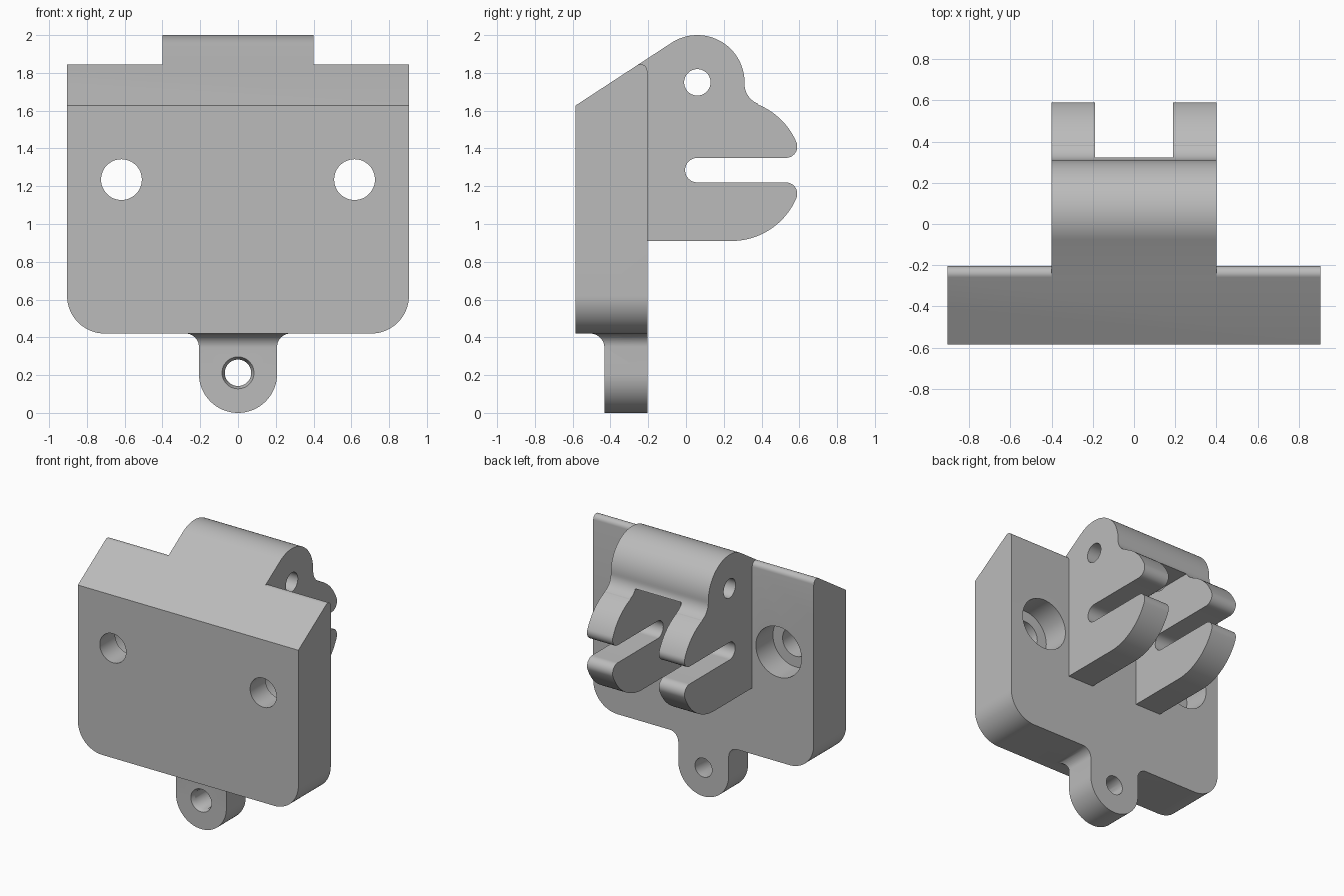
import bpy, bmesh
from math import sin, cos, pi, radians, atan2, hypot, sqrt
from mathutils import Vector

if "Cube" in bpy.data.objects:
    bpy.data.objects.remove(bpy.data.objects["Cube"])

grey = bpy.data.materials.new("light_grey")
grey.use_nodes = True
grey.diffuse_color = (0.5, 0.5, 0.5, 1)
grey.node_tree.nodes["Principled BSDF"].inputs["Base Color"].default_value = (0.5, 0.5, 0.5, 1)


def arc(cx, cy, r, start, end, n=16):
    """Points on an arc, angles in degrees."""
    angles = [radians(start + (end - start) * i / n) for i in range(n + 1)]
    return [(cx + r * cos(a), cy + r * sin(a)) for a in angles]


def extrude(name, outline, axis, low, high):
    """Extrude a closed outline: (y, z) along x, or (x, z) along y."""
    def place(u, v, d):
        return (d, u, v) if axis == "x" else (u, d, v)
    bm = bmesh.new()
    face = bm.faces.new([bm.verts.new(place(u, v, low)) for u, v in outline])
    grown = bmesh.ops.extrude_face_region(bm, geom=[face])
    shift = Vector(place(0, 0, high - low))
    bmesh.ops.translate(bm, vec=shift, verts=[v for v in grown["geom"] if isinstance(v, bmesh.types.BMVert)])
    bmesh.ops.remove_doubles(bm, verts=bm.verts, dist=1e-5)
    bmesh.ops.recalc_face_normals(bm, faces=bm.faces)
    mesh = bpy.data.meshes.new(name)
    bm.to_mesh(mesh)
    bm.free()
    mesh.materials.append(grey)
    obj = bpy.data.objects.new(name, mesh)
    bpy.context.collection.objects.link(obj)
    return obj


def combine(target, tool, operation):
    """Apply a boolean and remove the tool."""
    mod = target.modifiers.new(operation.lower(), "BOOLEAN")
    mod.operation, mod.object, mod.solver = operation, tool, "EXACT"
    bpy.context.view_layer.objects.active = target
    bpy.ops.object.modifier_apply(modifier=mod.name)
    bpy.data.objects.remove(tool)


def drill(target, axis, u, v, r, low, high):
    combine(target, extrude("drill", arc(u, v, r, 0, 360, 48)[:-1], axis, low, high), "DIFFERENCE")


# Shared positions
FRONT, BACK, HALF = -0.585, -0.205, 0.905
BASE, SHOULDER = 0.42, 1.627
BOSS_Y, BOSS_Z, BOSS_R = 0.06, 1.75, 0.25

# Slope that runs from the plate's front edge tangent onto the boss
dy, dz = BOSS_Y - FRONT, BOSS_Z - SHOULDER
reach = sqrt(dy * dy + dz * dz - BOSS_R ** 2)
slope = atan2(dz, dy) + atan2(BOSS_R, reach)


def slope_z(y):
    return SHOULDER + (y - FRONT) * sin(slope) / cos(slope)


# Plate: side profile intersected with a front outline with round lower corners
edge_r = 0.035
edge_y = BACK - edge_r
edge_z = slope_z(edge_y) - edge_r / cos(slope)
side = [(FRONT, BASE), (FRONT, SHOULDER)]
side += arc(edge_y, edge_z, edge_r, 90 + slope * 180 / pi, 0, 10)
side += [(BACK, BASE)]
plate = extrude("mounting_bracket", side, "x", -HALF, HALF)
corner = 0.2
outline = arc(-HALF + corner, BASE + corner, corner, 180, 270)
outline += arc(HALF - corner, BASE + corner, corner, 270, 360)
outline += [(HALF, 2.2), (-HALF, 2.2)]
combine(plate, extrude("outline", outline, "y", -1, 1), "INTERSECT")

# Clevis: boss, concave neck, two slotted jaws
jaw_y, jaw_z, jaw_r = 0.24, 1.285, 0.375
slot_r, tip_r = 0.065, 0.06
neck_y, neck_z, neck_r = 0.42, 1.74, 0.11
tip_up = slot_r + tip_r
tip_y = jaw_y + sqrt((jaw_r - tip_r) ** 2 - tip_up ** 2)
tip_angle = atan2(tip_up, tip_y - jaw_y) * 180 / pi
neck_end = atan2(jaw_z - neck_z, jaw_y - neck_y) * 180 / pi + 360
profile = [(-0.3, 0.91), (-0.3, slope_z(-0.3))]
profile += arc(BOSS_Y, BOSS_Z, BOSS_R, 90 + slope * 180 / pi, 0, 32)
profile += arc(neck_y, neck_z, neck_r, 182, neck_end, 12)
profile += arc(jaw_y, jaw_z, jaw_r, neck_end - 181, tip_angle, 16)
profile += arc(tip_y, jaw_z + tip_up, tip_r, tip_angle, -90, 12)[1:]
profile += arc(BOSS_Y, jaw_z, slot_r, 90, 270, 16)
profile += arc(tip_y, jaw_z - tip_up, tip_r, 90, -tip_angle, 12)
profile += arc(jaw_y, jaw_z, jaw_r, -tip_angle, -90, 20)[1:]
clevis = extrude("clevis", profile, "x", -0.4, 0.4)
drill(clevis, "x", BOSS_Y, BOSS_Z, 0.07, -1, 1)
gap = [(BACK, 0.8), (1, 0.8), (1, 1.69), (BACK, 1.69)]
combine(clevis, extrude("gap", gap, "x", -0.19, 0.19), "DIFFERENCE")

# Lug: rounded tab flaring into the plate on the sides and the front
lug_r, flare = 0.207, 0.07
tab = arc(0, lug_r, lug_r, 180, 360, 32)
tab += arc(lug_r + flare, BASE - flare, flare, 180, 90, 10)
tab += [(lug_r + flare, BASE + 0.1), (-lug_r - flare, BASE + 0.1)]
tab += arc(-lug_r - flare, BASE - flare, flare, 90, 0, 10)
lug = extrude("lug", tab, "y", -0.55, BACK)
lug_front, front_flare = -0.432, 0.075
lug_side = [(BACK, -0.1), (BACK, BASE + 0.1), (lug_front - front_flare, BASE + 0.1)]
lug_side += arc(lug_front - front_flare, BASE - front_flare, front_flare, 90, 0, 10)
lug_side += [(lug_front, -0.1)]
combine(lug, extrude("lug_side", lug_side, "x", -1, 1), "INTERSECT")
drill(lug, "y", 0, 0.212, 0.07, -1, 1)

# Countersink at the front of the lug hole
sink = extrude("sink", arc(0, 0.212, 0.085, 0, 360, 48)[:-1], "y", lug_front, lug_front + 0.03)
for v in sink.data.vertices:
    if v.co.y > lug_front + 0.02:
        v.co.x *= 0.07 / 0.085
        v.co.z = 0.212 + (v.co.z - 0.212) * 0.07 / 0.085
    else:
        v.co.y -= 0.001
combine(lug, sink, "DIFFERENCE")

# Join the parts, then bore the stepped screw holes
combine(plate, clevis, "UNION")
combine(plate, lug, "UNION")
for x in (-0.617, 0.617):
    drill(plate, "y", x, 1.235, 0.108, -1, 0)
    drill(plate, "y", x, 1.235, 0.187, BACK - 0.2, 0)

bpy.ops.object.select_all(action="DESELECT")
plate.select_set(True)
bpy.context.view_layer.objects.active = plate
bpy.ops.object.shade_smooth_by_angle(angle=radians(30))
